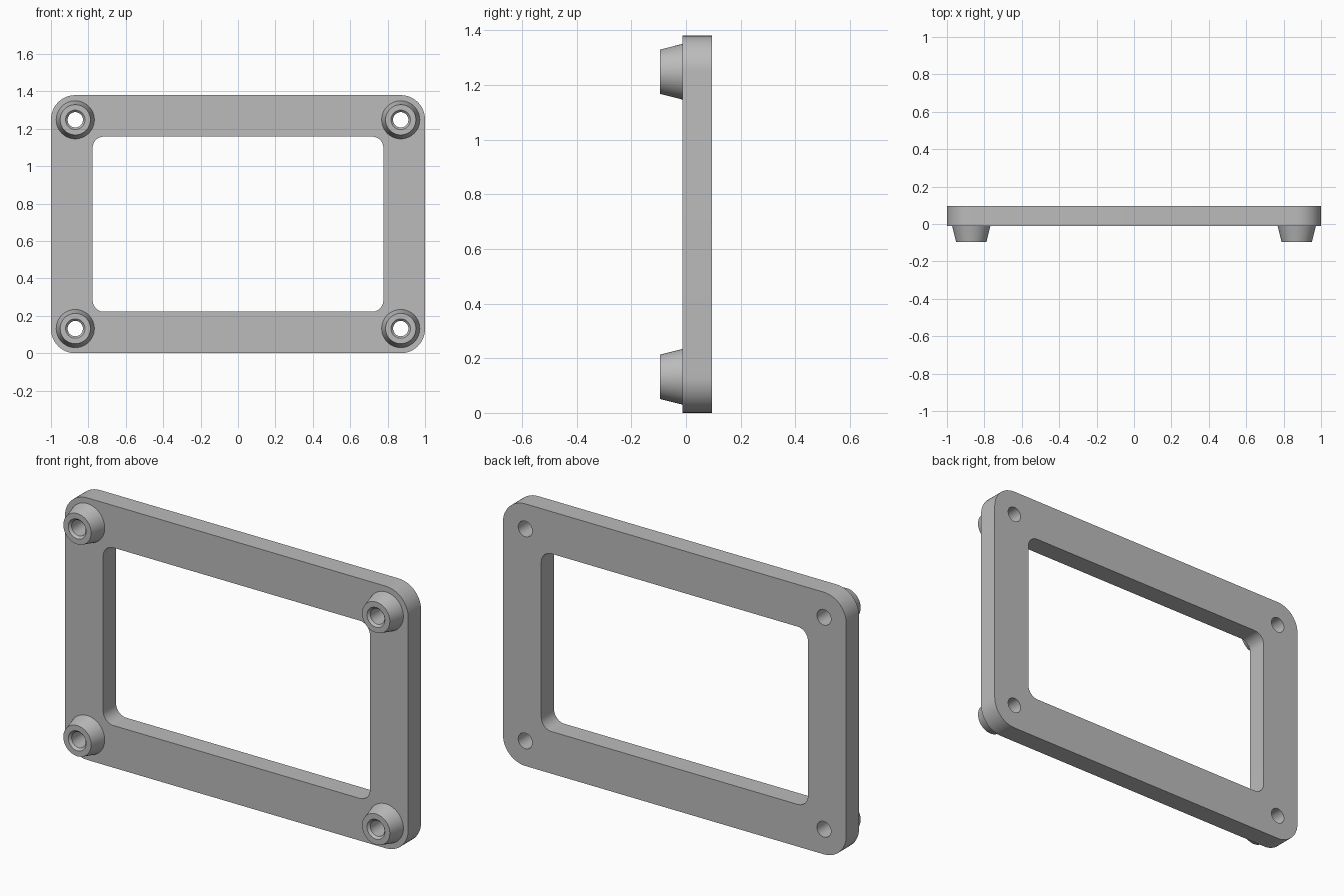
import bpy, bmesh
from math import cos, sin, pi, radians

if "Cube" in bpy.data.objects:
    bpy.data.objects.remove(bpy.data.objects["Cube"], do_unlink=True)

HEIGHT = 1.38
MID = HEIGHT / 2
FRONT, BACK, TIP = -0.012, 0.095, -0.095
BORE, SEGMENTS = 0.041, 48
POST_X, POST_Z = 0.87, 0.558

grey = bpy.data.materials.new("plain grey")
grey.use_nodes = True
colour = (0.5, 0.5, 0.5, 1)
grey.diffuse_color = colour
grey.node_tree.nodes["Principled BSDF"].inputs["Base Color"].default_value = colour


def circle(cx, cz, r):
    return [(cx + r * cos(2 * pi * i / SEGMENTS), cz + r * sin(2 * pi * i / SEGMENTS))
            for i in range(SEGMENTS)]


def rounded_rectangle(half_w, half_h, r, steps=12):
    points = []
    for k, (sx, sz) in enumerate([(1, 1), (-1, 1), (-1, -1), (1, -1)]):
        for i in range(steps + 1):
            a = (k + i / steps) * pi / 2
            points.append((sx * (half_w - r) + r * cos(a),
                           MID + sz * (half_h - r) + r * sin(a)))
    return points


def add_ring(bm, outline, y):
    return [bm.verts.new((x, y, z)) for x, z in outline]


def bridge(bm, a, b):
    for i in range(len(a)):
        j = (i + 1) % len(a)
        bm.faces.new((a[i], a[j], b[j], b[i]))


def finish(bm, name):
    bmesh.ops.recalc_face_normals(bm, faces=bm.faces[:])
    mesh = bpy.data.meshes.new(name)
    bm.to_mesh(mesh)
    bm.free()
    mesh.materials.append(grey)
    obj = bpy.data.objects.new(name, mesh)
    bpy.context.collection.objects.link(obj)
    bpy.ops.object.select_all(action='DESELECT')
    obj.select_set(True)
    bpy.context.view_layer.objects.active = obj
    bpy.ops.object.shade_smooth_by_angle(angle=radians(25))


corners = [(side, "left" if side > 0 else "right", level, "upper" if level > 0 else "lower")
           for side in (1, -1) for level in (1, -1)]

# Flat frame with a rounded window and four through holes
bm = bmesh.new()
outlines = [rounded_rectangle(1, MID, 0.13), rounded_rectangle(0.777, 0.468, 0.06)]
outlines += [circle(s * POST_X, MID + l * POST_Z, BORE) for s, _, l, _ in corners]
front_rings = [add_ring(bm, o, FRONT) for o in outlines]
back_rings = [add_ring(bm, o, BACK) for o in outlines]
for rings in (front_rings, back_rings):
    edges = [bm.edges.new((r[i - 1], r[i])) for r in rings for i in range(len(r))]
    bmesh.ops.triangle_fill(bm, edges=edges, use_beauty=True, normal=(0, -1, 0))
for a, b in zip(front_rings, back_rings):
    bridge(bm, a, b)
finish(bm, "frame")

# Tapered hollow standoffs with a chamfered bore
profile = [(0.102, FRONT), (0.081, TIP), (0.052, TIP), (BORE, TIP + 0.012), (BORE, FRONT)]
for side, side_name, level, level_name in corners:
    bm = bmesh.new()
    rings = [add_ring(bm, circle(side * POST_X, MID + level * POST_Z, r), y)
             for r, y in profile]
    for i in range(len(rings)):
        bridge(bm, rings[i - 1], rings[i])
    finish(bm, f"{level_name}_{side_name}_standoff")
